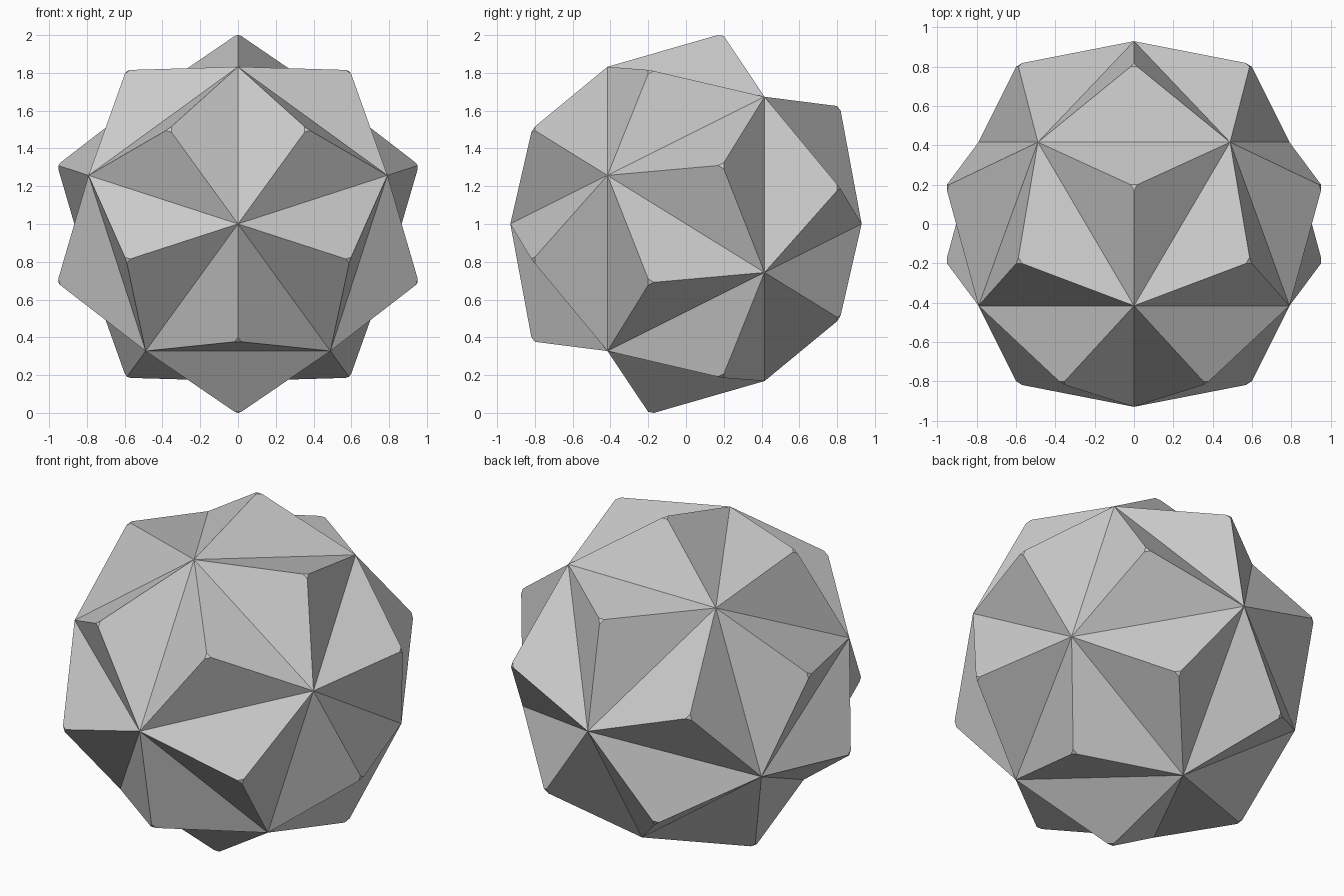
import bpy, bmesh, math
from mathutils import Vector

if "Cube" in bpy.data.objects:
    bpy.data.objects.remove(bpy.data.objects["Cube"])

CORE_R = 0.93      # radius of the icosahedral core
TIP_R = 1.025      # radius of the sharp pyramid tips
TIP_CUT = 0.023    # tiny flat left on each tip

grey = bpy.data.materials.new("light grey")
grey.diffuse_color = (0.6, 0.6, 0.6, 1)
grey.use_nodes = True
grey.node_tree.nodes["Principled BSDF"].inputs["Base Color"].default_value = grey.diffuse_color

# Icosahedral core with its axis along y: two poles and two staggered rings
ring_r, ring_y = CORE_R * 2 / math.sqrt(5), CORE_R / math.sqrt(5)
points = [Vector((0, -CORE_R, 0)), Vector((0, CORE_R, 0))]
for i in range(5):
    a = math.radians(90 + 72 * i)
    ring = Vector((ring_r * math.cos(a), -ring_y, ring_r * math.sin(a)))
    points += [ring, -ring]

bm = bmesh.new()
for p in points:
    bm.verts.new(p)
bmesh.ops.convex_hull(bm, input=bm.verts[:])
bmesh.ops.recalc_face_normals(bm, faces=bm.faces[:])

# Raise a three-sided pyramid on every core face
bm.faces.ensure_lookup_table()
height = TIP_R - bm.faces[0].calc_center_median().length
tips = bmesh.ops.poke(bm, faces=bm.faces[:], offset=height)["verts"]

# Trim each pyramid tip to a tiny flat
bmesh.ops.bevel(bm, geom=tips, offset=TIP_CUT, offset_type='OFFSET',
                segments=1, profile=0.5, affect='VERTICES')
bmesh.ops.recalc_face_normals(bm, faces=bm.faces[:])
bmesh.ops.translate(bm, verts=bm.verts[:], vec=(0, 0, -min(v.co.z for v in bm.verts)))

mesh = bpy.data.meshes.new("stellated_ball")
bm.to_mesh(mesh)
bm.free()
mesh.materials.append(grey)
ball = bpy.data.objects.new("stellated_ball", mesh)
bpy.context.collection.objects.link(ball)
